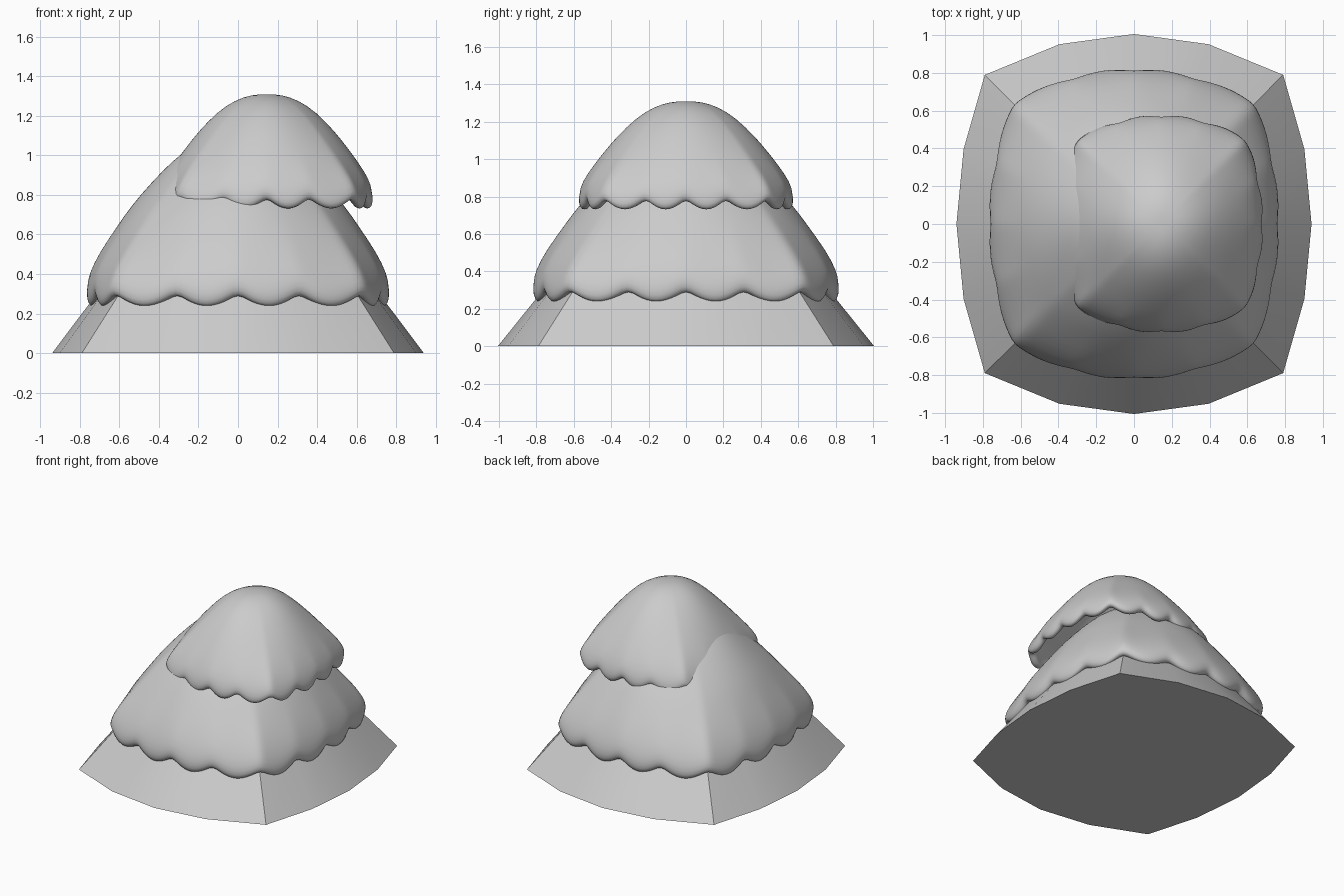
import bpy, bmesh, math

if "Cube" in bpy.data.objects:
    bpy.data.objects.remove(bpy.data.objects["Cube"])

SEG = 24           # points along each of the four sides
Y_STRETCH = 1.07   # bulge of front/back sides compared with left/right

grey = bpy.data.materials.new("light_grey")
grey.diffuse_color = (0.6, 0.6, 0.6, 1)
grey.use_nodes = True
grey.node_tree.nodes["Principled BSDF"].inputs["Base Color"].default_value = grey.diffuse_color


def ring_point(m, k, side, u):
    """Point on a rounded square: mid-side distance m, corner at k*m."""
    c = k * m
    mid = m * (Y_STRETCH if side % 2 == 0 else 1)
    out = c + (mid - c) * (1 - u * u)
    a = side * math.pi / 2
    x, y = c * u, -out
    return (x * math.cos(a) - y * math.sin(a), x * math.sin(a) + y * math.cos(a))


def loft(name, rows, seg):
    """Skin a stack of closed rings and cap both ends."""
    bm = bmesh.new()
    rings = [[bm.verts.new(p) for p in row] for row in rows]
    n = 4 * seg
    for a, b in zip(rings, rings[1:]):
        for i in range(n):
            j = (i + 1) % n
            bm.faces.new((a[i], a[j], b[j], b[i]))
    bm.faces.new(rings[0][::-1])
    bm.faces.new(rings[-1])
    bmesh.ops.recalc_face_normals(bm, faces=bm.faces)
    me = bpy.data.meshes.new(name)
    bm.to_mesh(me)
    bm.free()
    me.materials.append(grey)
    ob = bpy.data.objects.new(name, me)
    bpy.context.collection.objects.link(ob)
    return ob


def smooth(ob, angle):
    bpy.ops.object.select_all(action='DESELECT')
    ob.select_set(True)
    bpy.context.view_layer.objects.active = ob
    bpy.ops.object.shade_smooth_by_angle(angle=math.radians(angle))


def scalloped_cap(name, cx, profile, amp, thick):
    """Domed shell with four scallops per side; profile is (half width, z) from hem to top."""
    z0, z1 = profile[0][1], profile[-1][1]
    # inner lining rises behind the hem and closes under the dome
    lining = [(max(m - thick, 0.01), z - (0.05 if i > 2 else 0.0))
              for i, (m, z) in enumerate(profile)][::-1]
    lip = [(profile[0][0] - thick * 0.4, z0 - 0.012)]
    rows = []
    for m, z in lining + lip + profile:
        f = max(0.0, min(1.0, (z - z0) / (z1 - z0)))
        k = 0.845 - 0.14 * f
        w = max(0.0, 1 - f / 0.4) ** 1.5        # scallops fade upward
        row = []
        for side in range(4):
            for i in range(SEG):
                u = -1 + 2 * i / SEG
                s = abs(math.sin(2 * math.pi * u))
                x, y = ring_point(m + 0.014 * w * (s - 0.5), k, side, u)
                row.append((cx + x, y, z + w * amp * (1 - 2 * s)))
        rows.append(row)
    ob = loft(name, rows, SEG)
    sub = ob.modifiers.new("soften", 'SUBSURF')
    sub.levels = sub.render_levels = 1
    for p in ob.data.polygons:
        p.use_smooth = True
    return ob


# Flared faceted base, closed underneath
base_rows = []
for z, s in ((0, 1.0), (0.3, 0.76), (0.9, 0.28)):
    base_rows.append([(*ring_point(0.94 * s, 0.84, side, u), z)
                      for side in range(4) for u in (-1, -0.5, 0, 0.5)])
base = loft("flared_base", base_rows, 4)
smooth(base, 30)

# Large lower layer
scalloped_cap("lower_layer", 0.0, [
    (0.757, 0.275), (0.768, 0.32), (0.755, 0.39), (0.705, 0.50), (0.605, 0.65),
    (0.54, 0.745), (0.44, 0.86), (0.335, 0.97), (0.22, 1.06), (0.10, 1.12), (0.01, 1.13)],
    0.033, 0.06)

# Smaller upper layer, shifted to the right
scalloped_cap("upper_layer", 0.145, [
    (0.53, 0.765), (0.538, 0.80), (0.522, 0.87), (0.46, 0.97), (0.40, 1.05), (0.345, 1.12),
    (0.25, 1.22), (0.16, 1.28), (0.075, 1.307), (0.01, 1.309)],
    0.028, 0.05)
